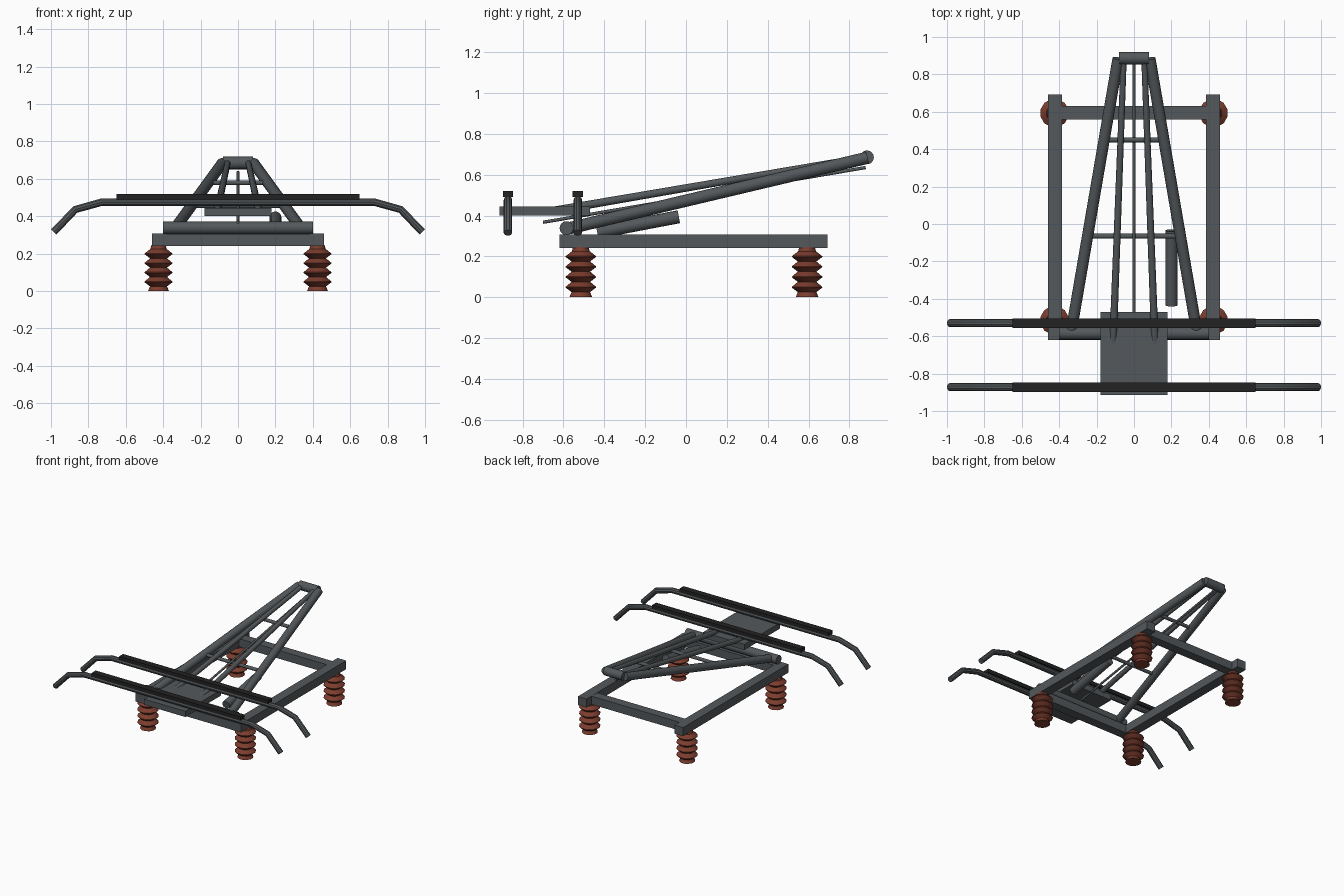
import bpy, bmesh, math
from mathutils import Vector

cube = bpy.data.objects.get("Cube")
if cube:
    bpy.data.objects.remove(cube, do_unlink=True)


def material(name, color):
    m = bpy.data.materials.new(name)
    m.use_nodes = True
    m.diffuse_color = (*color, 1)
    bsdf = next(n for n in m.node_tree.nodes if n.type == 'BSDF_PRINCIPLED')
    bsdf.inputs["Base Color"].default_value = (*color, 1)
    return m


STEEL = material("steel grey", (0.088, 0.098, 0.104))
CARBON = material("carbon black", (0.016, 0.016, 0.016))
CERAMIC = material("brown ceramic", (0.2, 0.046, 0.027))


def finish(ob, name, mat, smooth=True):
    ob.name = ob.data.name = name
    ob.data.materials.clear()
    ob.data.materials.append(mat)
    if smooth:
        bpy.ops.object.select_all(action='DESELECT')
        ob.select_set(True)
        bpy.context.view_layer.objects.active = ob
        bpy.ops.object.shade_smooth_by_angle(angle=math.radians(35))
    return ob


def box(name, lo, hi, mat=STEEL):
    lo, hi = Vector(lo), Vector(hi)
    bpy.ops.mesh.primitive_cube_add(size=1, location=(lo + hi) / 2)
    ob = bpy.context.object
    for v in ob.data.vertices:
        v.co *= hi - lo
    return finish(ob, name, mat, False)


def tube(name, a, b, r, r_end=None):
    a, b = Vector(a), Vector(b)
    bpy.ops.mesh.primitive_cone_add(vertices=16, radius1=r, radius2=r_end or r,
                                    depth=(b - a).length, location=(a + b) / 2)
    ob = bpy.context.object
    ob.rotation_euler = (b - a).to_track_quat('Z', 'Y').to_euler()
    return finish(ob, name, STEEL)


def lathe(name, profile, x, y, sides=12):
    bm = bmesh.new()
    rings = []
    for r, z in profile:
        angles = [(i + 0.5) * math.tau / sides for i in range(sides)]
        rings.append([bm.verts.new((r * math.cos(t), r * math.sin(t), z)) for t in angles])
    for low, up in zip(rings, rings[1:]):
        for i in range(sides):
            j = (i + 1) % sides
            bm.faces.new((low[i], low[j], up[j], up[i]))
    bm.faces.new(rings[0][::-1])
    bm.faces.new(rings[-1])
    me = bpy.data.meshes.new(name)
    bm.to_mesh(me)
    bm.free()
    ob = bpy.data.objects.new(name, me)
    ob.location = (x, y, 0)
    bpy.context.collection.objects.link(ob)
    return finish(ob, name, CERAMIC)


def bent_tube(name, points, r):
    cu = bpy.data.curves.new(name, 'CURVE')
    cu.dimensions = '3D'
    cu.bevel_depth = r
    cu.bevel_resolution = 3
    cu.use_fill_caps = True
    sp = cu.splines.new('POLY')
    sp.points.add(len(points) - 1)
    for p, co in zip(sp.points, points):
        p.co = (*co, 1)
    ob = bpy.data.objects.new(name, cu)
    bpy.context.collection.objects.link(ob)
    bpy.ops.object.select_all(action='DESELECT')
    ob.select_set(True)
    bpy.context.view_layer.objects.active = ob
    bpy.ops.object.convert(target='MESH')
    return finish(bpy.context.object, name, STEEL)


# Ribbed insulators under the frame corners
profile = [(0.058, 0)]
for k in range(4):
    z = 0.05 * (k + 1)
    profile += [(0.047, z - 0.025), (0.077, z - 0.003), (0.077, z + 0.001)]
profile += [(0.045, 0.225), (0.04, 0.245)]
for side, s in (("left", 1), ("right", -1)):
    for end, y in (("front", -0.515), ("rear", 0.593)):
        lathe(f"{end}_{side}_insulator", profile, s * 0.425, y)

# Base frame
for side, x in (("left", 0.422), ("right", -0.422)):
    box(f"{side}_rail", (x - 0.038, -0.62, 0.24), (x + 0.038, 0.693, 0.307))
for end, y in (("front", -0.584), ("rear", 0.595)):
    box(f"{end}_cross_beam", (-0.39, y - 0.036, 0.241), (0.39, y + 0.036, 0.306))
tube("pivot_shaft", (-0.4, -0.585, 0.338), (0.4, -0.585, 0.338), 0.034)

# Lower and upper arms, meeting at the knuckle
for side, s in (("left", 1), ("right", -1)):
    tube(f"{side}_lower_arm", (s * 0.335, -0.57, 0.338), (s * 0.085, 0.885, 0.682), 0.03)
    tube(f"{side}_upper_arm", (s * 0.112, -0.64, 0.425), (s * 0.055, 0.885, 0.687), 0.02, 0.016)
tube("knuckle", (-0.08, 0.886, 0.685), (0.08, 0.886, 0.685), 0.034)
tube("control_rod", (0, -0.7, 0.367), (0, 0.88, 0.635), 0.008)

# Braces across the lower arms
tube("upper_brace", (-0.15, 0.45, 0.579), (0.15, 0.45, 0.579), 0.013)
tube("lower_brace", (-0.24, -0.065, 0.457), (0.24, -0.065, 0.457), 0.013)
tube("damper", (0.2, -0.435, 0.318), (0.2, -0.035, 0.394), 0.032)

# Head plate and the two collector bars with contact strips
box("head_plate", (-0.18, -0.913, 0.4), (0.18, -0.47, 0.445))
half = [(0.985, 0.316), (0.87, 0.436), (0.73, 0.475)]
path = [(-x, z) for x, z in half] + half[::-1]
for end, y in (("front", -0.872), ("rear", -0.53)):
    bent_tube(f"{end}_collector_bar", [(x, y, z) for x, z in path], 0.021)
    box(f"{end}_contact_strip", (-0.65, y - 0.025, 0.49), (0.65, y + 0.025, 0.52), CARBON)
